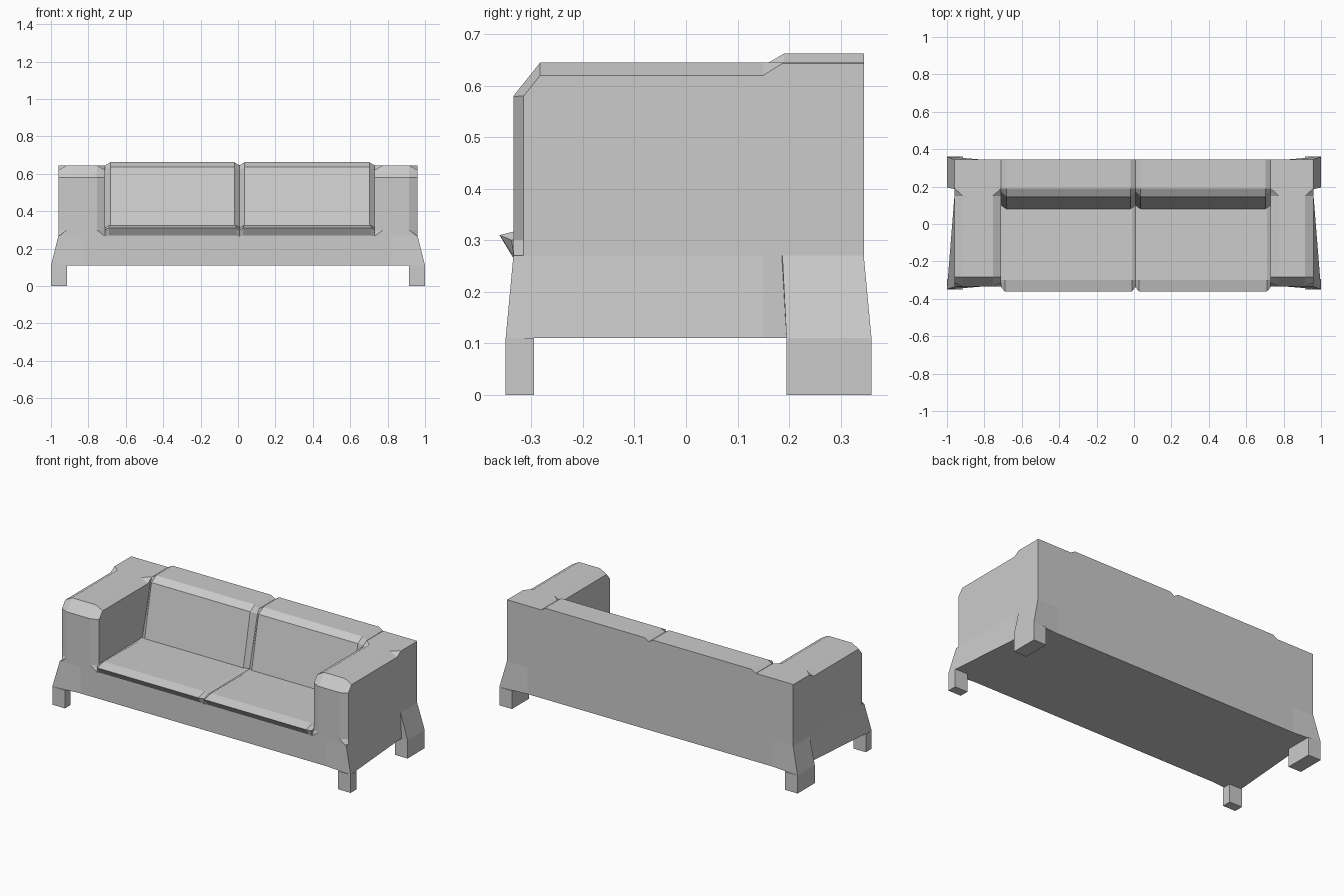
import bpy, bmesh

if "Cube" in bpy.data.objects:
    bpy.data.objects.remove(bpy.data.objects["Cube"])


def loft(name, sections):
    """Skin a closed solid through a list of equal-length point loops."""
    bm = bmesh.new()
    rings = [[bm.verts.new(p) for p in s] for s in sections]
    n = len(rings[0])
    for a, b in zip(rings, rings[1:]):
        for i in range(n):
            j = (i + 1) % n
            bm.faces.new((a[i], a[j], b[j], b[i]))
    bm.faces.new(rings[0])
    bm.faces.new(rings[-1])
    bmesh.ops.remove_doubles(bm, verts=bm.verts, dist=0.0005)
    bmesh.ops.recalc_face_normals(bm, faces=bm.faces)
    mesh = bpy.data.meshes.new(name)
    bm.to_mesh(mesh)
    bm.free()
    obj = bpy.data.objects.new(name, mesh)
    bpy.context.collection.objects.link(obj)
    return obj


def box(name, x0, x1, y0, y1, z0, z1):
    ring = [(x0, y0), (x1, y0), (x1, y1), (x0, y1)]
    return loft(name, [[(x, y, z) for x, y in ring] for z in (z0, z1)])


# Base: upright top outline flaring out to the legs at the bottom
def mirrored(half, z):
    return [(x, y, z) for x, y in half] + [(-x, y, z) for x, y in reversed(half)]


bottom = [(0.82, -0.335), (1, -0.35), (0.96, 0.15), (0.96, 0.195),
          (1, 0.195), (1, 0.36), (0.82, 0.345)]
top = [(0.82, -0.335), (0.96, -0.335), (0.96, 0.15), (0.96, 0.186),
       (0.96, 0.187), (0.96, 0.345), (0.82, 0.345)]
loft("base", [mirrored(bottom, 0.11), mirrored(top, 0.27)])

# Legs: narrow at the front, deep at the back
for side, s in (("right", 1), ("left", -1)):
    box("front_leg_" + side, s * 0.915, s * 1.0, -0.35, -0.295, 0, 0.11)
    box("back_leg_" + side, s * 0.915, s * 1.0, 0.195, 0.36, 0, 0.11)


# Arms: bevelled front and top, square at the rear corner
def arm(name, inner, outer):
    d = 0.045 if outer > inner else -0.045

    def section(y, front, chamfer, side_z, top_z):
        f, c = d * front, d * chamfer
        return [(inner, y, 0.265), (inner + f, y, 0.30), (inner + f, y, side_z),
                (inner + c, y, top_z), (outer - c, y, top_z),
                (outer - f, y, side_z), (outer - f, y, 0.30), (outer, y, 0.265)]

    loft(name, [section(-0.335, 1, 1.01, 0.579, 0.58),
                section(-0.315, 0, 1, 0.58, 0.605),
                section(-0.283, 0, 1, 0.62, 0.645),
                section(0.15, 0, 1, 0.62, 0.645),
                section(0.187, 0, 0.1, 0.643, 0.645),
                section(0.345, 0, 0.1, 0.643, 0.645)])


arm("arm_right", 0.73, 0.96)
arm("arm_left", -0.71, -0.96)


# Cushions: the end profiles sit lower, leaving grooves between neighbours
def cushion(name, x0, x1, inset, end, full):
    stations = [(x0, end), (x0 + inset, full), (x1 - inset, full), (x1, end)]
    loft(name, [[(x, y, z) for y, z in prof] for x, prof in stations])


seat_end = [(-0.335, 0.265), (-0.338, 0.30), (-0.30, 0.312), (0.12, 0.315), (0.12, 0.265)]
seat_full = [(-0.335, 0.27), (-0.362, 0.31), (-0.30, 0.325), (0.12, 0.32), (0.12, 0.265)]
back_end = [(0.10, 0.265), (0.10, 0.32), (0.175, 0.62), (0.19, 0.645), (0.345, 0.645), (0.345, 0.265)]
back_full = [(0.08, 0.265), (0.08, 0.32), (0.145, 0.636), (0.19, 0.662), (0.345, 0.662), (0.345, 0.265)]
for side, x0, x1 in (("left", -0.71, 0.008), ("right", 0.008, 0.73)):
    cushion("seat_cushion_" + side, x0, x1, 0.02, seat_end, seat_full)
    cushion("back_cushion_" + side, x0, x1, 0.028, back_end, back_full)
